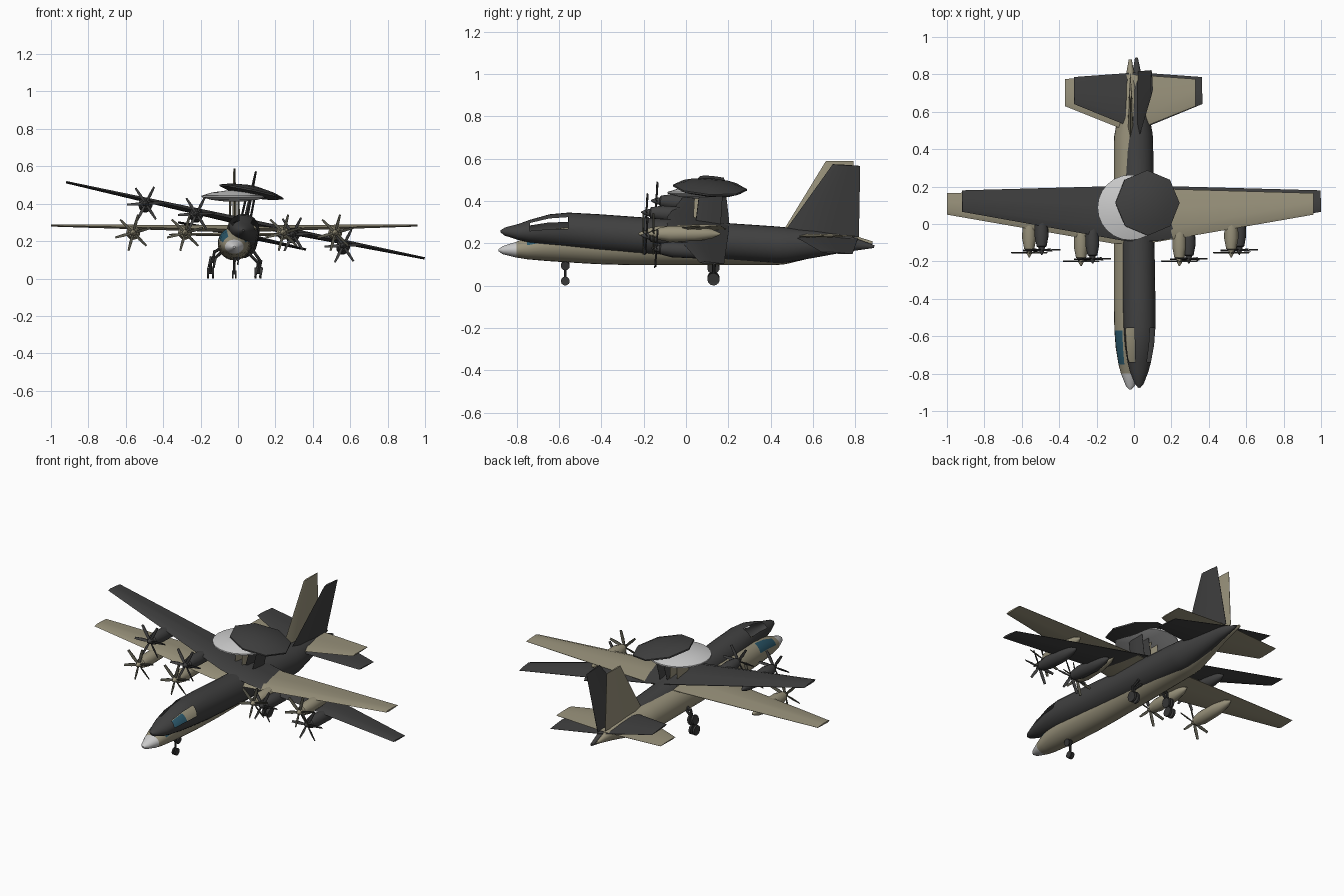
import bpy, bmesh
from math import sin, cos, pi, radians, degrees
from mathutils import Matrix, Vector

if "Cube" in bpy.data.objects:
    bpy.data.objects.remove(bpy.data.objects["Cube"])


def material(name, r, g, b):
    m = bpy.data.materials.new(name)
    m.use_nodes = True
    m.diffuse_color = (r, g, b, 1)
    bsdf = m.node_tree.nodes["Principled BSDF"]
    bsdf.inputs["Base Color"].default_value = (r, g, b, 1)
    bsdf.inputs["Roughness"].default_value = 0.8
    return m


PAINT = material("beige paint", 0.32, 0.29, 0.2)
CHAR = material("charred grey", 0.052, 0.052, 0.052)
PALE = material("pale radome grey", 0.6, 0.6, 0.6)
GLASS = material("teal glass", 0.025, 0.1, 0.15)
BLADE = material("olive blade", 0.09, 0.087, 0.065)
RUBBER = material("dark rubber", 0.04, 0.04, 0.04)


def finish(bm, name, mats, place, angle=35):
    mesh = bpy.data.meshes.new(name)
    bm.to_mesh(mesh)
    bm.free()
    ob = bpy.data.objects.new(name, mesh)
    bpy.context.collection.objects.link(ob)
    for m in mats:
        mesh.materials.append(m)
    ob.matrix_world = place
    bpy.ops.object.select_all(action='DESELECT')
    ob.select_set(True)
    bpy.context.view_layer.objects.active = ob
    bpy.ops.object.shade_smooth_by_angle(angle=radians(angle))
    return ob


def loft(bm, rings):
    """Skin a list of equal-sized closed rings and cap both ends."""
    loops = [[bm.verts.new(p) for p in ring] for ring in rings]
    n = len(loops[0])
    for a, b in zip(loops, loops[1:]):
        for i in range(n):
            j = (i + 1) % n
            bm.faces.new((a[i], a[j], b[j], b[i]))
    bm.faces.new(loops[0])
    bm.faces.new(loops[-1])
    bmesh.ops.recalc_face_normals(bm, faces=bm.faces)


def hoop(y, low, high, half, x=0, n=24):
    """Elliptical section across the y axis."""
    mid, h = (low + high) / 2, (high - low) / 2
    return [(x + half * cos(2 * pi * i / n), y, mid + h * sin(2 * pi * i / n))
            for i in range(n)]


FOIL = [(0, 0), (0.18, 0.5), (0.6, 0.38), (1, 0.04), (1, -0.04), (0.6, -0.3), (0.18, -0.42)]


def foil(lead, trail, thick, at, upright=False):
    """Airfoil section; at = (x, z) of the section."""
    pts = []
    for c, t in FOIL:
        y = lead + c * (trail - lead)
        pts.append((at[0] + t * thick, y, at[1]) if upright else (at[0], y, at[1] + t * thick))
    return pts


def rod(bm, a, b, r, n=8):
    a, b = Vector(a), Vector(b)
    rot = (b - a).to_track_quat('Z', 'Y').to_matrix().to_4x4()
    bmesh.ops.create_cone(bm, cap_ends=True, segments=n, radius1=r, radius2=r,
                          depth=(b - a).length,
                          matrix=Matrix.Translation((a + b) / 2) @ rot)


def fuselage(tag, place, wreck, skin):
    # y, bottom, top, half width
    stations = [(-0.885, 0.163, 0.173, 0.006), (-0.865, 0.149, 0.187, 0.024),
                (-0.8, 0.133, 0.208, 0.05), (-0.75, 0.125, 0.23, 0.063),
                (-0.66, 0.117, 0.262, 0.078), (-0.57, 0.111, 0.276, 0.085),
                (-0.42, 0.102, 0.277, 0.088), (-0.25, 0.097, 0.275, 0.088),
                (0.42, 0.097, 0.27, 0.088), (0.47, 0.102, 0.268, 0.086),
                (0.6, 0.133, 0.264, 0.062), (0.75, 0.17, 0.25, 0.032),
                (0.88, 0.197, 0.21, 0.008)]
    bm = bmesh.new()
    loft(bm, [hoop(*s) for s in stations])
    holes = []
    for f in bm.faces:
        c = f.calc_center_median()
        if c.y < -0.8 and not wreck:
            f.material_index = 1
        # cockpit side windows: glazed, or open on the wreck
        if -0.75 < c.y < -0.57:
            ring = [v.co for v in f.verts]
            mid = 0.18 if c.y < -0.66 else 0.19
            slope = degrees(Vector((abs(c.x), c.z - mid)).angle(Vector((1, 0)))) if c.z > mid else 0
            if 13 < slope < (52 if c.y < -0.66 else 63):
                f.material_index = 2
                holes.append(f)
    if wreck:
        bmesh.ops.delete(bm, geom=holes, context='FACES')
    finish(bm, tag + "fuselage", [skin, PALE, GLASS], place)


def surfaces(tag, place, skin):
    # main wing, tailplane and fin
    bm = bmesh.new()
    loft(bm, [foil(0.05, 0.165, 0.012, (-0.98, 0.283)), foil(-0.105, 0.19, 0.04, (-0.09, 0.266)),
              foil(-0.105, 0.19, 0.04, (0.09, 0.266)), foil(0.05, 0.165, 0.012, (0.98, 0.283))])
    finish(bm, tag + "wing", [skin], place)
    bm = bmesh.new()
    loft(bm, [foil(0.63, 0.775, 0.008, (-0.35, 0.235)), foil(0.49, 0.8, 0.025, (0, 0.235)),
              foil(0.63, 0.775, 0.008, (0.35, 0.235))])
    finish(bm, tag + "tailplane", [skin], place)
    bm = bmesh.new()
    loft(bm, [foil(0.45, 0.805, 0.03, (0, 0.245), True), foil(0.66, 0.79, 0.012, (0, 0.588), True)])
    finish(bm, tag + "tail_fin", [skin], place)


def engine(tag, place, skin, blade, x, front):
    z = 0.245
    profile = [(0, 0.003), (0.02, 0.014), (0.04, 0.018), (0.045, 0.027), (0.1, 0.038),
               (0.22, 0.036), (0.3, 0.022), (0.34, 0.004)]
    bm = bmesh.new()
    loft(bm, [hoop(front + d, z - r, z + r, r, x, 12) for d, r in profile])
    finish(bm, tag + "nacelle", [skin], place)
    # six twisted blades around the spinner
    bm = bmesh.new()
    for k in range(6):
        turn = Matrix.Translation((x, front + 0.025, z)) @ Matrix.Rotation(k * pi / 3 + 0.26, 4, 'Y')
        rings = []
        for r, w in ((0.008, 0.005), (0.05, 0.008), (0.1, 0.005)):
            rings.append([turn @ Vector((s * w, s * 0.003 + t * 0.0015, r))
                          for s, t in ((-1, -1), (1, -1), (1, 1), (-1, 1))])
        loft(bm, rings)
    finish(bm, tag + "propeller", [blade], place)


def dish(tag, place, wreck, skin):
    n = 8 if wreck else 24
    bm = bmesh.new()
    rings = []
    for r, z in ((0.05, 0.412), (0.12, 0.42), (0.175, 0.435), (0.175, 0.443), (0.12, 0.46), (0.04, 0.471)):
        rings.append([(r * cos(2 * pi * i / n), 0.088 + r * sin(2 * pi * i / n), z) for i in range(n)])
    loft(bm, rings)
    finish(bm, tag + "radar_dish", [CHAR if wreck else PALE], place, 20)
    # pair of blade pylons
    bm = bmesh.new()
    for s in (-1, 1):
        loft(bm, [foil(0.03, 0.15, 0.013, (s * 0.025, 0.25), True),
                  foil(0.04, 0.15, 0.013, (s * 0.022, 0.42), True)])
    finish(bm, tag + "dish_pylons", [skin], place)


def landing_gear(tag, place):
    legs, wheels = bmesh.new(), bmesh.new()
    rod(legs, (0, -0.57, 0.13), (0, -0.57, 0.022), 0.006)
    for s in (-1, 1):
        rod(wheels, (s * 0.004, -0.57, 0.022), (s * 0.012, -0.57, 0.022), 0.021, 14)
        rod(legs, (s * 0.07, 0.13, 0.14), (s * 0.127, 0.13, 0.085), 0.008)
        rod(legs, (s * 0.127, 0.13, 0.095), (s * 0.127, 0.13, 0.03), 0.007)
        rod(legs, (s * 0.127 - 0.016, 0.13, 0.03), (s * 0.127 + 0.016, 0.13, 0.03), 0.005)
        for t in (-1, 1):
            rod(wheels, (s * 0.127 + t * 0.007, 0.13, 0.03), (s * 0.127 + t * 0.019, 0.13, 0.03), 0.029, 14)
    finish(legs, tag + "gear_legs", [RUBBER], place)
    finish(wheels, tag + "gear_wheels", [RUBBER], place)


def aircraft(tag, place, wreck):
    skin = CHAR if wreck else PAINT
    fuselage(tag, place, wreck, skin)
    surfaces(tag, place, skin)
    for s in (-1, 1):
        engine(tag + "inner_", place, skin, CHAR if wreck else BLADE, s * 0.263, -0.225)
        engine(tag + "outer_", place, skin, CHAR if wreck else BLADE, s * 0.54, -0.178)
    dish(tag, place, wreck, skin)
    landing_gear(tag, place)


# an intact aircraft, and a burnt copy rolled and pitched through it
aircraft("intact_", Matrix.Translation((-0.02, 0, 0)), False)
aircraft("burnt_", Matrix.Translation((0.04, 0.015, 0.313))
         @ Matrix.Rotation(radians(12), 4, 'Y')
         @ Matrix.Rotation(radians(-3.55), 4, 'X')
         @ Matrix.Translation((0, 0, -0.28)), True)
